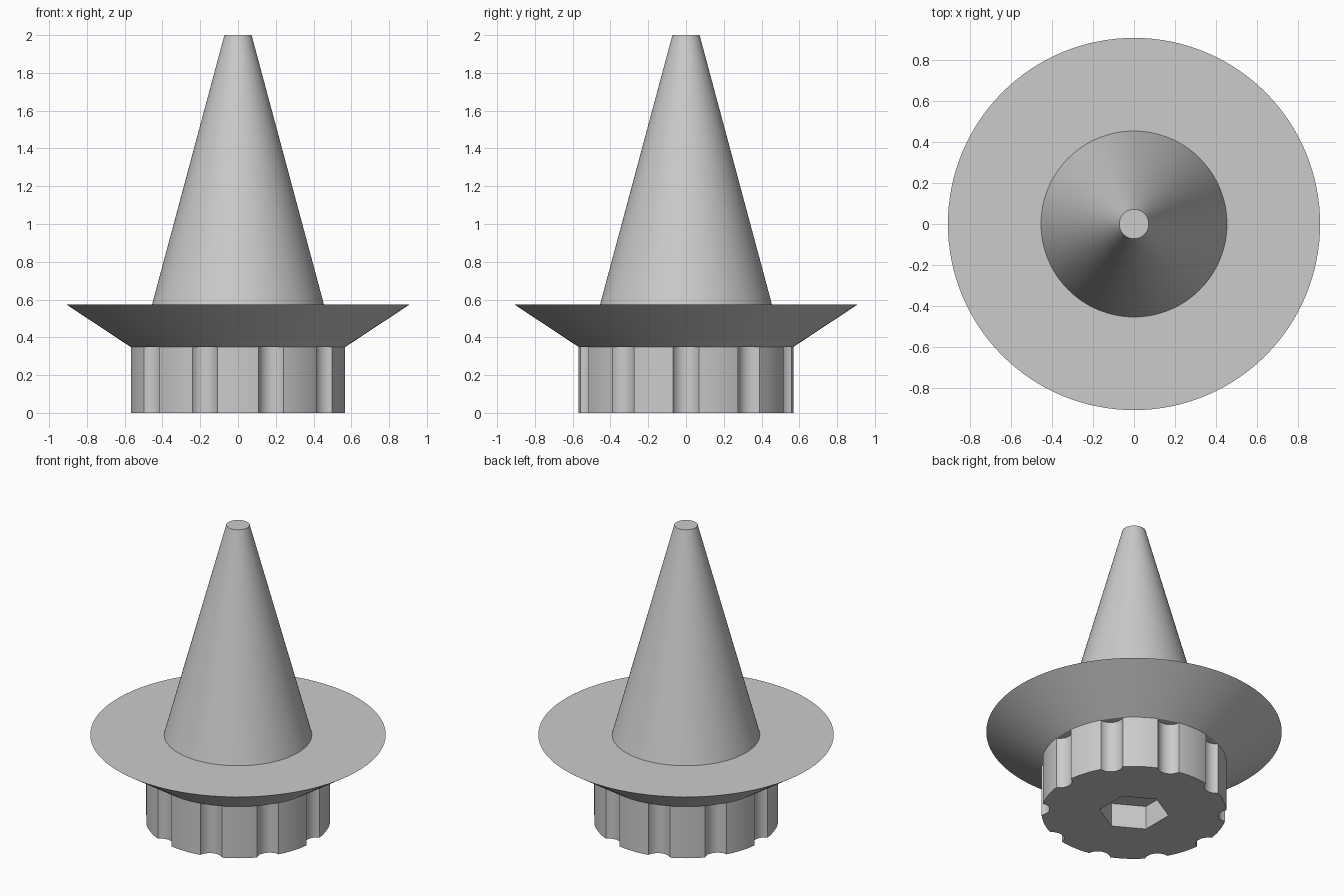
import bpy
import bmesh
from math import acos, cos, sin, pi, radians, atan2
from mathutils import Vector

if "Cube" in bpy.data.objects:
    bpy.data.objects.remove(bpy.data.objects["Cube"], do_unlink=True)

grey = bpy.data.materials.new("plain_grey")
grey.use_nodes = True
colour = (0.6, 0.6, 0.6, 1)
grey.diffuse_color = colour
grey.node_tree.nodes["Principled BSDF"].inputs["Base Color"].default_value = colour


def finish(obj):
    """Apply the material and smooth everything but the sharp edges."""
    obj.data.materials.append(grey)
    bpy.ops.object.select_all(action="DESELECT")
    obj.select_set(True)
    bpy.context.view_layer.objects.active = obj
    bpy.ops.object.shade_smooth_by_angle(angle=radians(25))


def frustum(name, r_low, r_high, z_low, z_high):
    bpy.ops.mesh.primitive_cone_add(vertices=128, radius1=r_low, radius2=r_high,
                                    depth=z_high - z_low,
                                    location=(0, 0, (z_low + z_high) / 2))
    obj = bpy.context.object
    obj.name = name
    finish(obj)
    return obj


def prism(name, outline, z_low, z_high):
    """Extrude a closed outline straight up."""
    bm = bmesh.new()
    base = bm.faces.new([bm.verts.new((x, y, z_low)) for x, y in outline])
    top = bmesh.ops.extrude_face_region(bm, geom=[base])
    verts = [v for v in top["geom"] if isinstance(v, bmesh.types.BMVert)]
    bmesh.ops.translate(bm, vec=(0, 0, z_high - z_low), verts=verts)
    bmesh.ops.recalc_face_normals(bm, faces=bm.faces)
    mesh = bpy.data.meshes.new(name)
    bm.to_mesh(mesh)
    bm.free()
    obj = bpy.data.objects.new(name, mesh)
    bpy.context.collection.objects.link(obj)
    return obj


# Fluted outline: a circle with ten round grooves
R, GROOVE_C, GROOVE_R, GROOVES = 0.57, 0.598, 0.077, 10
half = acos((R**2 + GROOVE_C**2 - GROOVE_R**2) / (2 * R * GROOVE_C))
spread = atan2(R * sin(half), GROOVE_C - R * cos(half))
step = 2 * pi / GROOVES
outline = []
for k in range(GROOVES):
    a = k * step
    centre = Vector((cos(a), sin(a))) * GROOVE_C
    for i in range(13):
        t = a + pi + spread * (1 - i / 6)
        outline.append(centre + Vector((cos(t), sin(t))) * GROOVE_R)
    for i in range(1, 8):
        t = a + half + (step - 2 * half) * i / 8
        outline.append(Vector((cos(t), sin(t))) * R)

# Knob, reaching slightly into the flange
knob = prism("fluted_knob", outline, 0, 0.355)

# Hexagonal socket in the underside
hexagon = [(0.215 * cos(pi / 6 + k * pi / 3), 0.215 * sin(pi / 6 + k * pi / 3))
           for k in range(6)]
cutter = prism("socket_cutter", hexagon, -0.1, 0.16)
cutter.hide_render = True
cut = knob.modifiers.new("socket", "BOOLEAN")
cut.operation = "DIFFERENCE"
cut.solver = "EXACT"
cut.object = cutter
bpy.context.view_layer.objects.active = knob
knob.select_set(True)
bpy.ops.object.modifier_apply(modifier=cut.name)
bpy.data.objects.remove(cutter, do_unlink=True)
finish(knob)

# Flared flange and tapered spike
frustum("flared_flange", 0.57, 0.91, 0.35, 0.575)
frustum("tapered_spike", 0.456, 0.072, 0.57, 2.0)
